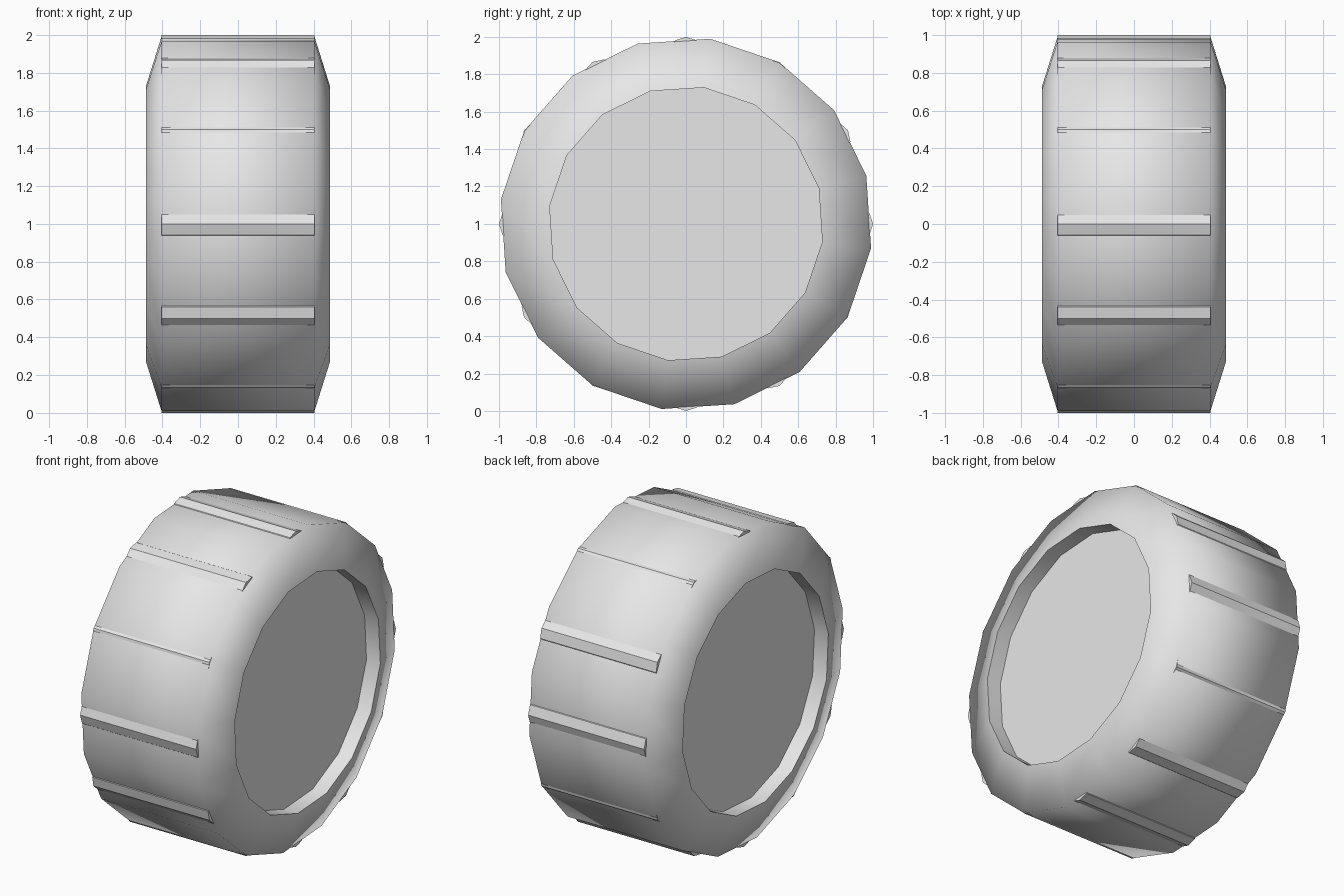
import bpy, bmesh, math
from mathutils import Matrix

if "Cube" in bpy.data.objects:
    bpy.data.objects.remove(bpy.data.objects["Cube"])

SIDES = 16
PHASE = math.radians(15)

rubber = bpy.data.materials.new("plain_grey")
rubber.use_nodes = True
rubber.diffuse_color = (0.8, 0.8, 0.8, 1)
rubber.node_tree.nodes["Principled BSDF"].inputs["Base Color"].default_value = (0.8, 0.8, 0.8, 1)


def finish(name, bm):
    bmesh.ops.recalc_face_normals(bm, faces=bm.faces)
    mesh = bpy.data.meshes.new(name)
    bm.to_mesh(mesh)
    bm.free()
    mesh.materials.append(rubber)
    obj = bpy.data.objects.new(name, mesh)
    bpy.context.collection.objects.link(obj)
    return obj


def around(x, radius, angle):
    return (x, radius * math.cos(angle), 1 + radius * math.sin(angle))


def cylinder(name, radius, length, sides, centre, phase):
    """Closed prism lying along x, with its first corner at the given angle."""
    bm = bmesh.new()
    bmesh.ops.create_cone(bm, cap_ends=True, segments=sides, radius1=radius,
                          radius2=radius, depth=length)
    # Corner 0 of the primitive lies on +y; the tilt carries it to +z
    first = next(v for v in bm.verts)
    start = math.atan2(first.co.y, first.co.x)
    bm.transform(Matrix.Rotation(-start, 4, 'Z'))
    axis_swap = Matrix(((0, 0, 1, 0), (1, 0, 0, 0), (0, 1, 0, 0), (0, 0, 0, 1)))
    bm.transform(Matrix.Translation(centre) @ Matrix.Rotation(phase, 4, 'X') @ axis_swap)
    return finish(name, bm)


# Tyre: closed cross-section swept around the axle
profile = [(-0.405, 0.998), (0.405, 0.998), (0.487, 0.735),
           (0.37, 0.735), (-0.37, 0.735), (-0.487, 0.735)]
bm = bmesh.new()
rings = [[bm.verts.new(around(x, r, PHASE + math.tau * k / SIDES)) for x, r in profile]
         for k in range(SIDES)]
for k in range(SIDES):
    a, b = rings[k], rings[(k + 1) % SIDES]
    for i in range(len(profile)):
        j = (i + 1) % len(profile)
        bm.faces.new((a[i], a[j], b[j], b[i]))
tyre = finish("tyre", bm)
bpy.context.view_layer.objects.active = tyre
tyre.select_set(True)
bpy.ops.object.shade_smooth_by_angle(angle=math.radians(90))
tyre.select_set(False)

# Hub: flat disc recessed on both sides
cylinder("hub", 0.737, 0.78, SIDES, (0, 0, 1), PHASE)

# Tread bars: faceted rods sunk into the tread, one ridge just showing
for k in range(12):
    angle = math.tau * k / 12
    cylinder(f"tread_bar_{k + 1}", 0.1, 0.812, 10, around(0, 0.9, angle), angle)
